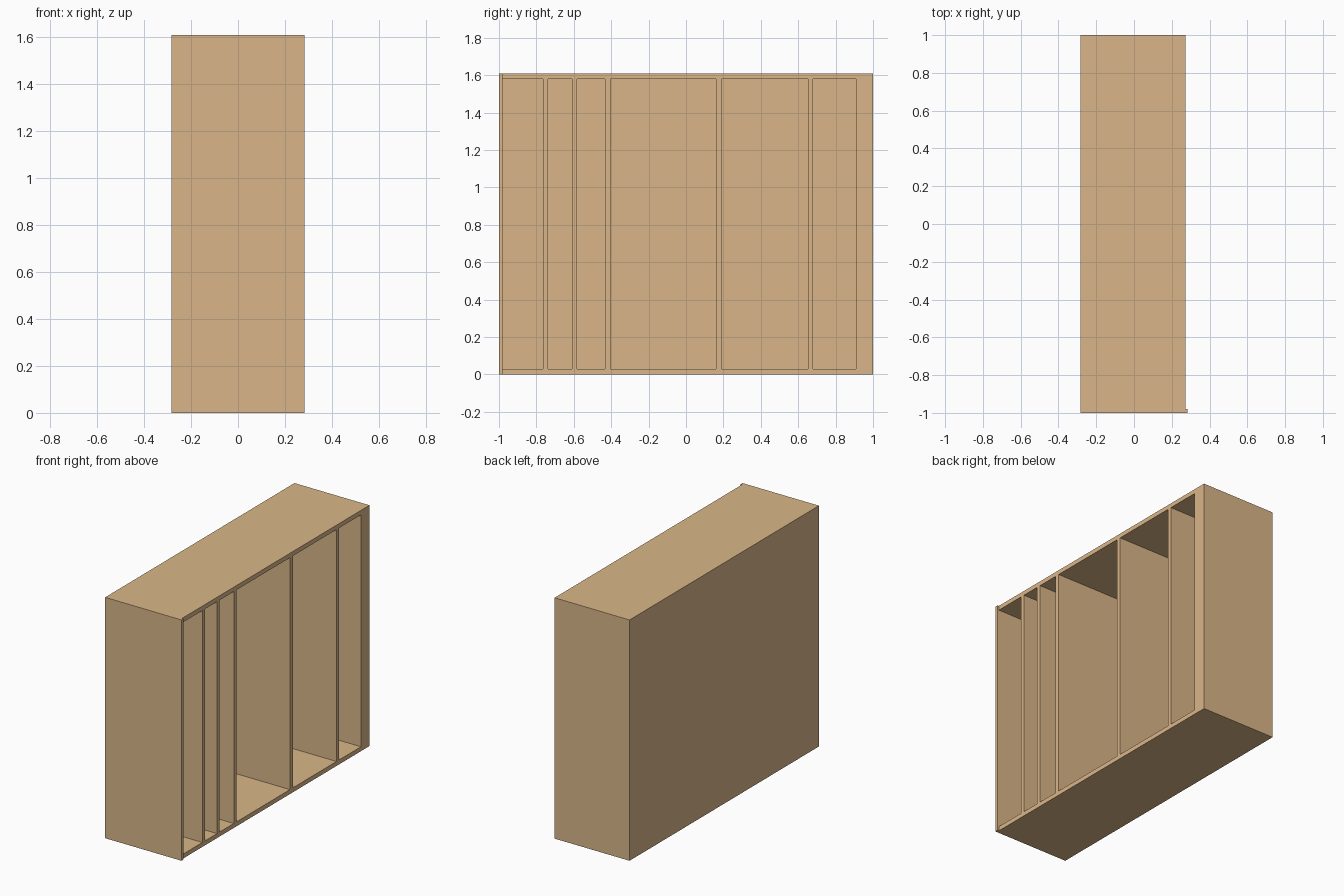
import bpy

if "Cube" in bpy.data.objects:
    bpy.data.objects.remove(bpy.data.objects["Cube"])

wood = bpy.data.materials.new("light_wood")
wood.diffuse_color = (0.70, 0.47, 0.25, 1)
wood.use_nodes = True
wood.node_tree.nodes["Principled BSDF"].inputs["Base Color"].default_value = wood.diffuse_color

X0, X1 = -0.2825, 0.272      # cabinet back and open side
Y0, Y1 = -0.98, 1.0          # carcass ends
H, T, BACK = 1.61, 0.03, 0.02


def board(name, x, y, z):
    """Box spanning the given (min, max) ranges."""
    spans = (x, y, z)
    bpy.ops.mesh.primitive_cube_add(size=1, location=[(a + b) / 2 for a, b in spans])
    ob = bpy.context.object
    ob.name = name
    ob.scale = [b - a for a, b in spans]
    bpy.ops.object.transform_apply(location=False, rotation=False, scale=True)
    ob.data.materials.append(wood)
    return ob


# End panel, slightly deeper than the carcass
board("end_panel", (X0, -X0), (-1.0, Y0), (0, H))

# Carcass: bottom, top and back
board("bottom_board", (X0, X1), (Y0, Y1), (0, T))
board("top_board", (X0, X1), (Y0, Y1), (H - T, H))
board("back_panel", (X0, X0 + BACK), (Y0, Y1), (T, H - T))

# Upright dividers, with the thick end upright last
uprights = [(-0.765, -0.738), (-0.61, -0.583), (-0.433, -0.403),
            (0.16, 0.19), (0.652, 0.68), (0.91, Y1)]
for i, span in enumerate(uprights):
    name = "end_upright" if span[1] == Y1 else f"divider_{i + 1}"
    board(name, (X0 + BACK, X1), span, (T, H - T))
